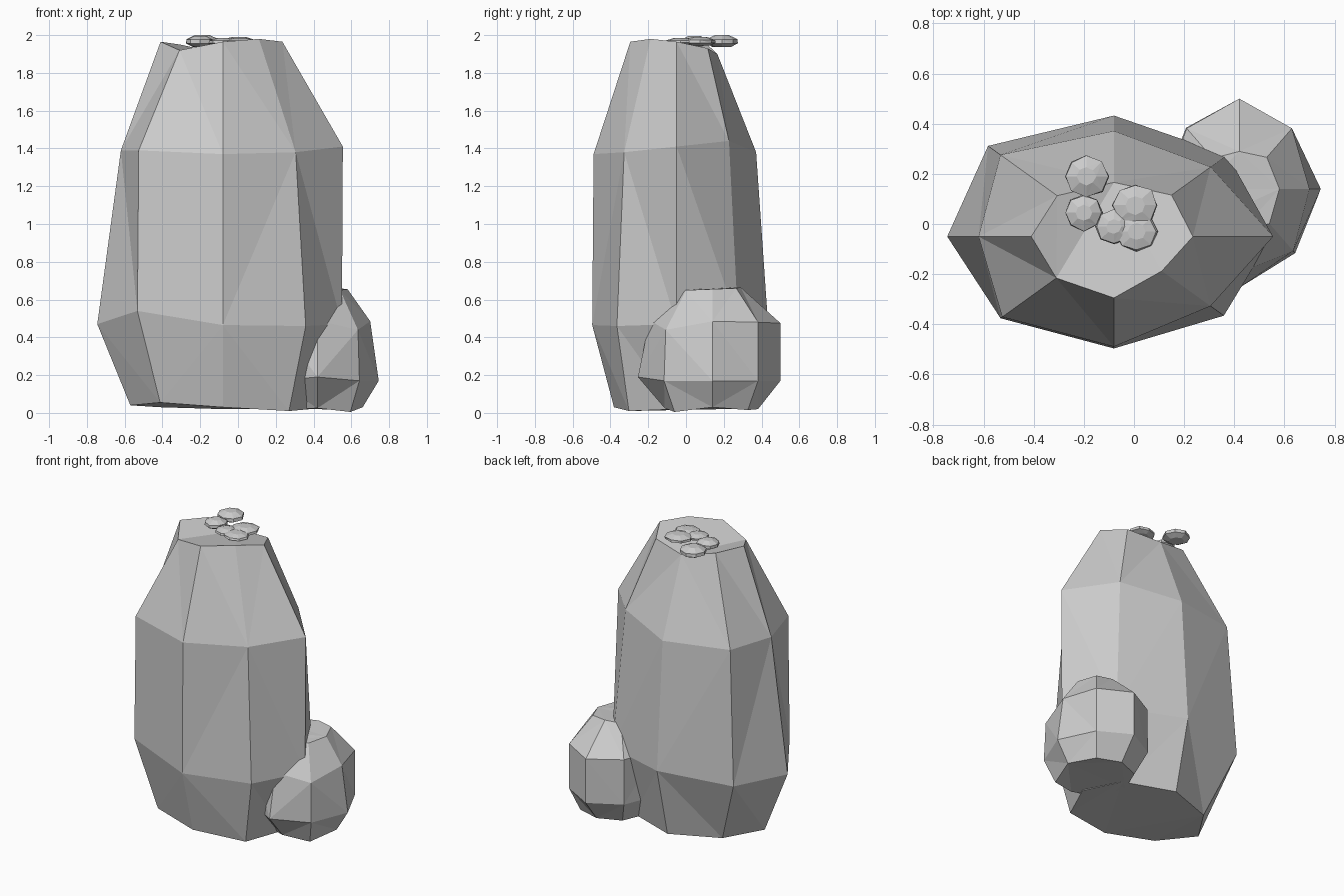
import bpy, bmesh, math, random

SIDES = 8
random.seed(4)


def rock(name, centre, y_ratio, rings):
    """Stack eight-sided rings; each ring is (radii, heights), from +x counterclockwise."""
    bm = bmesh.new()
    loops = []
    for radii, heights in rings:
        loop = []
        for i in range(SIDES):
            a = i * math.tau / SIDES
            loop.append(bm.verts.new((centre[0] + radii[i] * math.cos(a),
                                      centre[1] + radii[i] * y_ratio * math.sin(a),
                                      heights[i])))
        loops.append(loop)
    for low, high in zip(loops, loops[1:]):
        for i in range(SIDES):
            j = (i + 1) % SIDES
            bm.faces.new((low[i], low[j], high[j], high[i]))
    bm.faces.new(loops[0][::-1])
    bm.faces.new(loops[-1])
    bmesh.ops.triangulate(bm, faces=bm.faces[:])
    mesh = bpy.data.meshes.new(name)
    bm.to_mesh(mesh)
    bm.free()
    obj = bpy.data.objects.new(name, mesh)
    bpy.context.collection.objects.link(obj)
    return obj


# Tall standing stone
rock("standing_stone", (-0.08, -0.05), 0.72, [
    ((.46, .48, .51, .47, .49, .47, .46, .495), (.02, .02, .02, .03, .04, .055, .03, .01)),
    ((.63, .64, .67, .71, .665, .64, .62, .62), (.47, .48, .50, .48, .47, .54, .465, .46)),
    ((.635, .545, .585, .64, .54, .63, .61, .545), (1.41, 1.44, 1.38, 1.40, 1.39, 1.39, 1.37, 1.38)),
    ((.315, .325, .30, .32, .33, .325, .34, .27), (1.965, 1.93, 1.90, 1.95, 1.965, 1.92, 1.965, 1.98)),
])

# Small boulder at the back right
rock("side_boulder", (0.42, 0.14), 1.15, [
    ((.24, .23, .21, .22, .23, .23, .22, .247), (.03, .015, .02, .02, .02, .02, .025, .005)),
    ((.325, .297, .313, .30, .31, .31, .343, .315), (.17, .17, .17, .17, .17, .17, .19, .17)),
    ((.28, .297, .313, .297, .30, .30, .29, .304), (.485, .48, .475, .48, .48, .48, .49, .44)),
    ((.16, .155, .13, .15, .15, .15, .15, .17), (.655, .66, .665, .66, .66, .66, .65, .65)),
])


# Flat pebbles resting on top
def pebble(name, x, y, r, low, high):
    profile = ((.55, 0), (.97, .3), (.93, .65), (.42, 1))
    rings = [([r * s * random.uniform(.93, 1.05) for _ in range(SIDES)],
              [low + (high - low) * t] * SIDES) for s, t in profile]
    rock(name, (x, y), 0.95, rings)


pebbles = [(-.19, .19, .092, 1.937, 2.0), (-.20, .045, .08, 1.94, 1.995),
           (-.08, -.01, .075, 1.945, 1.985), (.005, .075, .095, 1.945, 1.99),
           (.01, -.03, .085, 1.95, 1.985)]
for n, p in enumerate(pebbles, 1):
    pebble(f"top_pebble_{n}", *p)
